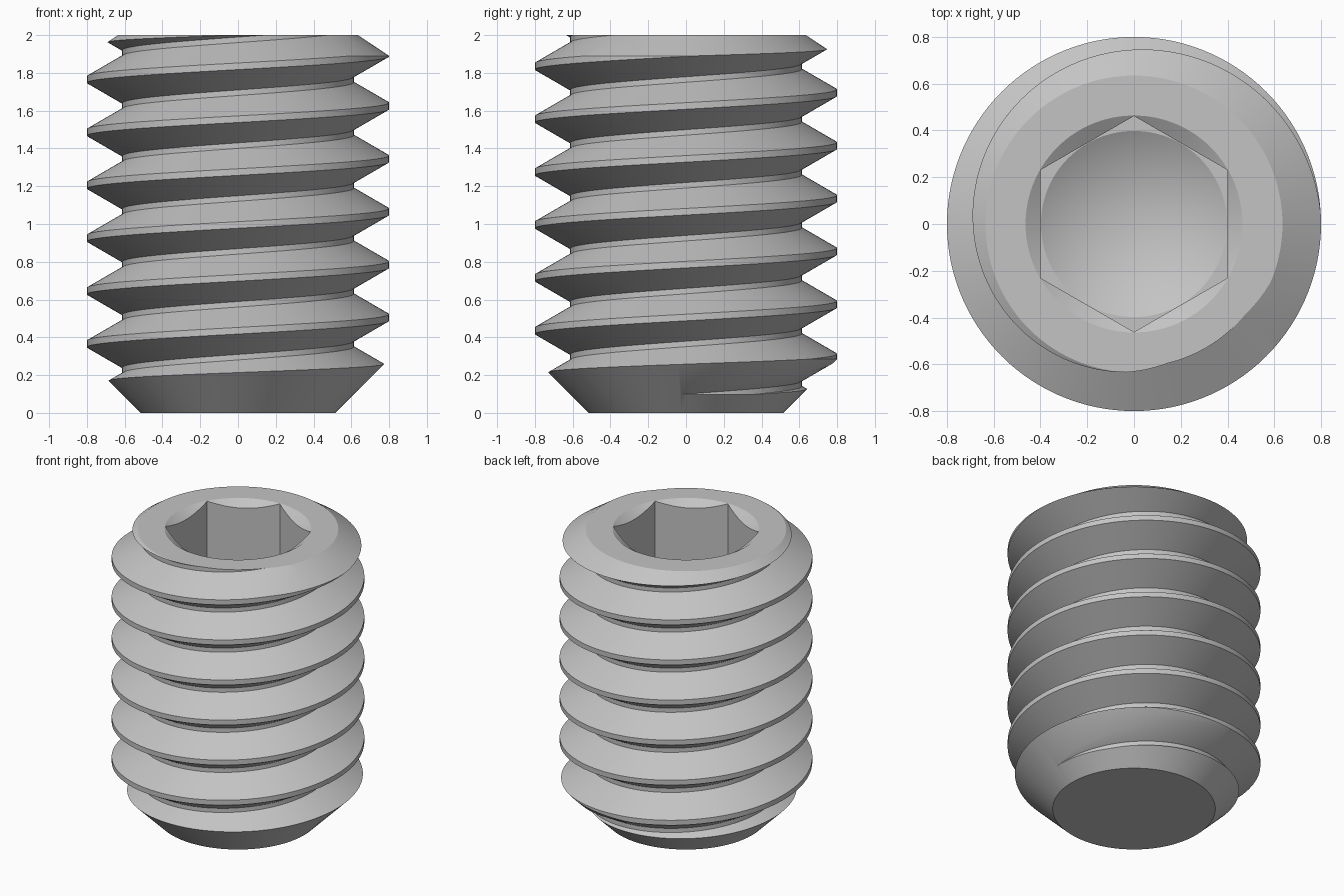
import bpy, bmesh
from math import sin, cos, pi, radians

if "Cube" in bpy.data.objects:
    bpy.data.objects.remove(bpy.data.objects["Cube"])

SEGMENTS = 120
LENGTH = 2.0
PITCH = 0.28
CREST_R, ROOT_R = 0.80, 0.613
CREST_Z = 0.225            # crest height at angle zero
SOCKET_R = 0.8 / 3 ** 0.5  # hexagon corner radius
SOCKET_FLOOR = 1.1


def finish(name, bm):
    bmesh.ops.recalc_face_normals(bm, faces=bm.faces)
    mesh = bpy.data.meshes.new(name)
    bm.to_mesh(mesh)
    bm.free()
    obj = bpy.data.objects.new(name, mesh)
    bpy.context.collection.objects.link(obj)
    return obj


def lathe(name, profile, sides=SEGMENTS, phase=0.0):
    """Solid of revolution; the profile starts and ends on the axis."""
    bm = bmesh.new()
    verts = [bm.verts.new((r * cos(phase), r * sin(phase), z)) for r, z in profile]
    edges = [bm.edges.new(pair) for pair in zip(verts, verts[1:])]
    bmesh.ops.spin(bm, geom=verts + edges, axis=(0, 0, 1), cent=(0, 0, 0),
                   angle=2 * pi, steps=sides)
    bmesh.ops.remove_doubles(bm, verts=bm.verts, dist=1e-5)
    return finish(name, bm)


def threaded_rod(name, first_turn, last_turn):
    """Helical sweep of one tooth section, closed by a fan at each end."""
    flat = PITCH / 16
    foot = flat + (CREST_R - ROOT_R) * 0.577
    tooth = [(ROOT_R, -foot), (CREST_R, -flat), (CREST_R, flat), (ROOT_R, foot)]
    section = [(r, CREST_Z + turn * PITCH + dz)
               for turn in range(first_turn, last_turn) for r, dz in tooth]
    bm = bmesh.new()
    columns = []
    for i in range(SEGMENTS):
        a = 2 * pi * i / SEGMENTS
        rise = PITCH * i / SEGMENTS
        columns.append([bm.verts.new((r * cos(a), r * sin(a), z + rise))
                        for r, z in section])
    # the last column meets the first one a turn higher
    columns.append(columns[0][len(tooth):])
    for left, right in zip(columns, columns[1:]):
        for j in range(min(len(left), len(right)) - 1):
            bm.faces.new((left[j], right[j], right[j + 1], left[j + 1]))
    rim = [e for e in bm.edges if e.is_boundary]
    low = bm.verts.new((0, 0, section[0][1] + PITCH / 2))
    high = bm.verts.new((0, 0, section[-1][1]))
    for e in rim:
        a, b = e.verts
        bm.faces.new((a, b, low if a.co.z < LENGTH / 2 else high))
    return finish(name, bm)


def cut(target, tool, operation):
    mod = target.modifiers.new(tool.name, 'BOOLEAN')
    mod.operation = operation
    mod.solver = 'EXACT'
    mod.object = tool
    bpy.context.view_layer.objects.active = target
    bpy.ops.object.modifier_apply(modifier=mod.name)
    bpy.data.objects.remove(tool)


# Threaded body, trimmed to a blank with a tapered point and chamfered top
body = threaded_rod("threaded_body", -3, 10)
blank = lathe("blank", [(0, 0), (0.515, 0), (0.85, 0.335),
                        (0.85, 1.857), (0.635, LENGTH), (0, LENGTH)])
cut(body, blank, 'INTERSECT')

# Hexagonal socket with a countersunk mouth and a drilled cone floor
cut(body, lathe("hex_socket", [(0, SOCKET_FLOOR), (SOCKET_R, SOCKET_FLOOR),
                               (SOCKET_R, 2.2), (0, 2.2)], 6, radians(30)), 'DIFFERENCE')
cut(body, lathe("countersink", [(0, 1.94), (0.371, 1.94),
                                (0.557, 2.06), (0, 2.06)]), 'DIFFERENCE')
cut(body, lathe("drill_point", [(0, SOCKET_FLOOR - 0.23), (0.398, SOCKET_FLOOR),
                                (0.398, SOCKET_FLOOR + 0.1),
                                (0, SOCKET_FLOOR + 0.1)]), 'DIFFERENCE')

# Clean slivers left by the cuts
bm = bmesh.new()
bm.from_mesh(body.data)
bmesh.ops.remove_doubles(bm, verts=bm.verts, dist=2e-4)
bm.to_mesh(body.data)
bm.free()

# Plain steel finish
steel = bpy.data.materials.new("steel_grey")
steel.use_nodes = True
colour = (0.55, 0.55, 0.55, 1)
steel.diffuse_color = colour
steel.node_tree.nodes["Principled BSDF"].inputs["Base Color"].default_value = colour
body.data.materials.clear()
body.data.materials.append(steel)

bpy.ops.object.select_all(action='DESELECT')
body.select_set(True)
bpy.context.view_layer.objects.active = body
bpy.ops.object.shade_smooth_by_angle(angle=radians(28))
